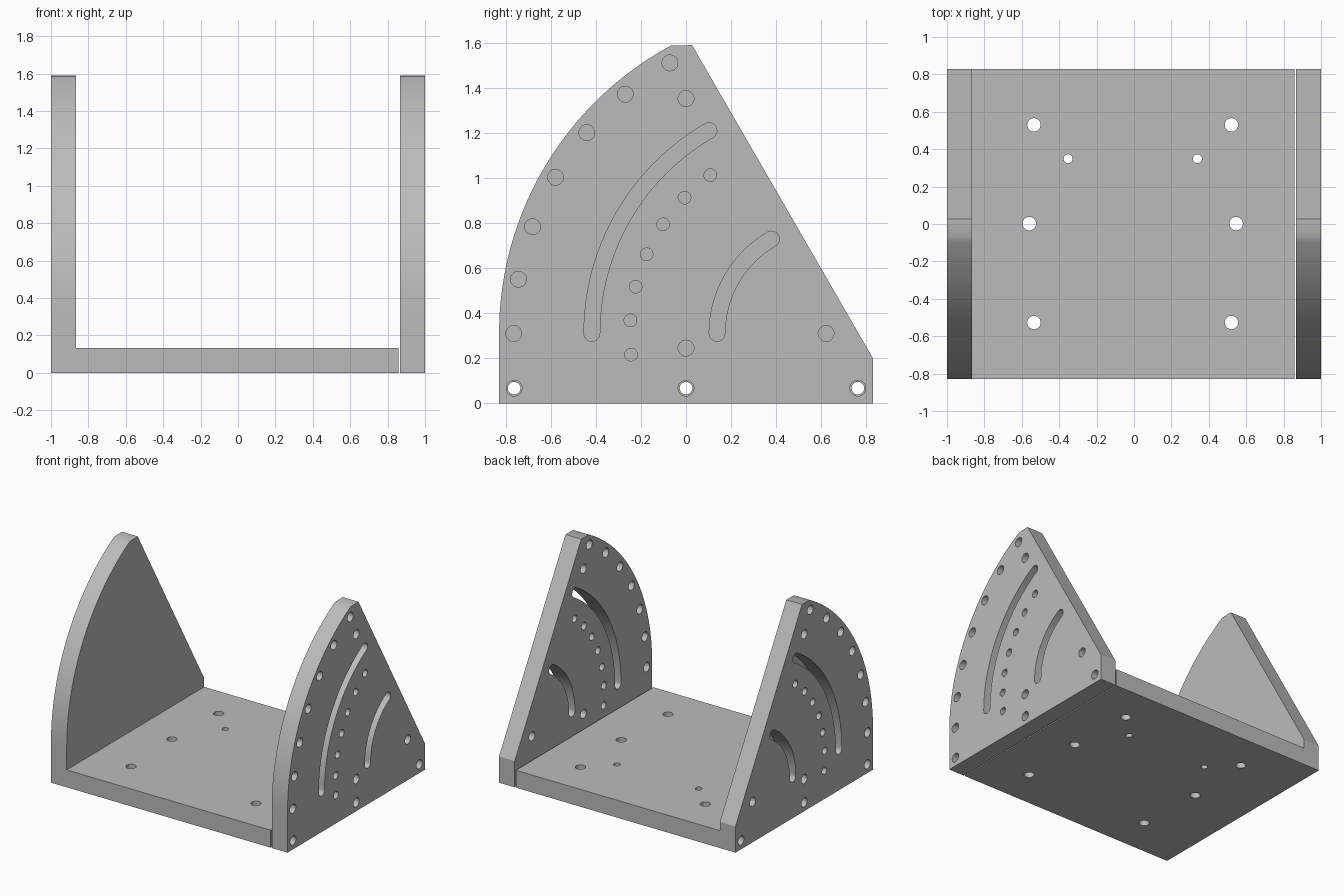
import bpy, bmesh
from math import cos, sin, radians, pi
from mathutils import Vector

cube = bpy.data.objects.get("Cube")
if cube:
    bpy.data.objects.remove(cube, do_unlink=True)

grey = bpy.data.materials.new("plain grey")
grey.use_nodes = True
grey.diffuse_color = (0.5, 0.5, 0.5, 1)
grey.node_tree.nodes["Principled BSDF"].inputs["Base Color"].default_value = (0.5, 0.5, 0.5, 1)

THICK = 0.133          # plate and floor thickness
HALF = 0.83            # half depth
PIVOT = (0.622, 0.31)  # centre of every arc on the side plates


def polar(radius, degrees, centre=PIVOT):
    """Point on an arc that starts toward the front and rises."""
    a = radians(degrees)
    return (centre[0] - radius * cos(a), centre[1] + radius * sin(a))


def circle(centre, radius, n=32):
    return [polar(radius, 360 * i / n, centre) for i in range(n)]


def slot(radius, half_width, sweep=60, n=32):
    """Curved slot with round ends."""
    steps = range(n + 1)
    outer = [polar(radius + half_width, sweep * i / n) for i in steps]
    inner = [polar(radius - half_width, sweep * i / n) for i in reversed(steps)]
    top = [polar(half_width, sweep + 180 * i / 12, polar(radius, sweep)) for i in range(1, 12)]
    low = [polar(half_width, 180 + 180 * i / 12, polar(radius, 0)) for i in range(1, 12)]
    return outer + top + inner + low


def prisms(name, profiles, start, end, axis="X"):
    """Extrude flat outlines along x (outline is y, z) or z (outline is x, y)."""
    bm = bmesh.new()
    for outline in profiles:
        pts = [(start, p, q) if axis == "X" else (p, q, start) for p, q in outline]
        face = bm.faces.new([bm.verts.new(p) for p in pts])
        grown = bmesh.ops.extrude_face_region(bm, geom=[face])["geom"]
        move = Vector((end - start, 0, 0) if axis == "X" else (0, 0, end - start))
        bmesh.ops.translate(bm, vec=move, verts=[g for g in grown if isinstance(g, bmesh.types.BMVert)])
    bmesh.ops.recalc_face_normals(bm, faces=bm.faces)
    mesh = bpy.data.meshes.new(name)
    bm.to_mesh(mesh)
    bm.free()
    mesh.materials.append(grey)
    obj = bpy.data.objects.new(name, mesh)
    bpy.context.collection.objects.link(obj)
    return obj


def combine(obj, other, operation="DIFFERENCE"):
    """Apply a boolean and discard the helper."""
    mod = obj.modifiers.new("boolean", "BOOLEAN")
    mod.operation, mod.solver, mod.object = operation, "EXACT", other
    bpy.ops.object.select_all(action="DESELECT")
    bpy.context.view_layer.objects.active = obj
    obj.select_set(True)
    bpy.ops.object.modifier_apply(modifier=mod.name)
    bpy.data.objects.remove(other, do_unlink=True)


# Side plate outline: sloping back, flat tip, curved front
outline = [(-HALF, 0), (HALF, 0), (HALF, 0.2), (0.027, 1.59)]
outline += [polar(PIVOT[0] + HALF, 61.7 * (1 - i / 48)) for i in range(49)]

# Holes and slots shared by both side plates
bolt_spots = [(y, 0.067) for y in (-0.763, 0, 0.763)]
large = [polar(1.387, a) for a in range(0, 61, 10)]
large += [(0, 1.353), (0, 0.245), PIVOT]
small = [polar(0.871, a - 6.2) for a in range(0, 61, 10)]
plate_cuts = [circle(c, 0.035) for c in large + bolt_spots]
plate_cuts += [circle(c, 0.028) for c in small]
plate_cuts += [slot(1.04, 0.035), slot(0.484, 0.035)]

# Loose plate on the left
left_plate = prisms("left_side_plate", [outline], 1 - THICK, 1)
combine(left_plate, prisms("cutter", plate_cuts, 0.8, 1.1))

# Right plate and floor made as one piece
body = prisms("floor_and_right_side_plate", [outline], -1, THICK - 1)
floor = [(-HALF, 0), (HALF, 0), (HALF, THICK), (-HALF, THICK)]
combine(body, prisms("floor", [floor], -1, 0.857), "UNION")
combine(body, prisms("cutter", plate_cuts, -1.1, THICK - 1))

# Long bolt bores through the floor
combine(body, prisms("cutter", [circle(c, 0.028) for c in bolt_spots], -0.9, 0.95))

# Mounting holes down through the floor
mounts = [(x, y) for x in (-0.535, 0.521) for y in (-0.527, 0.53)]
mounts += [(-0.56, 0.002), (0.546, 0.002)]
pins = [(-0.352, 0.349), (0.339, 0.349)]
floor_cuts = [circle(c, 0.036) for c in mounts] + [circle(c, 0.024) for c in pins]
combine(body, prisms("cutter", floor_cuts, -0.1, 0.3, "Z"))

# Smooth curves, crisp edges
for obj in (left_plate, body):
    bpy.ops.object.select_all(action="DESELECT")
    bpy.context.view_layer.objects.active = obj
    obj.select_set(True)
    bpy.ops.object.shade_smooth_by_angle(angle=radians(30))
